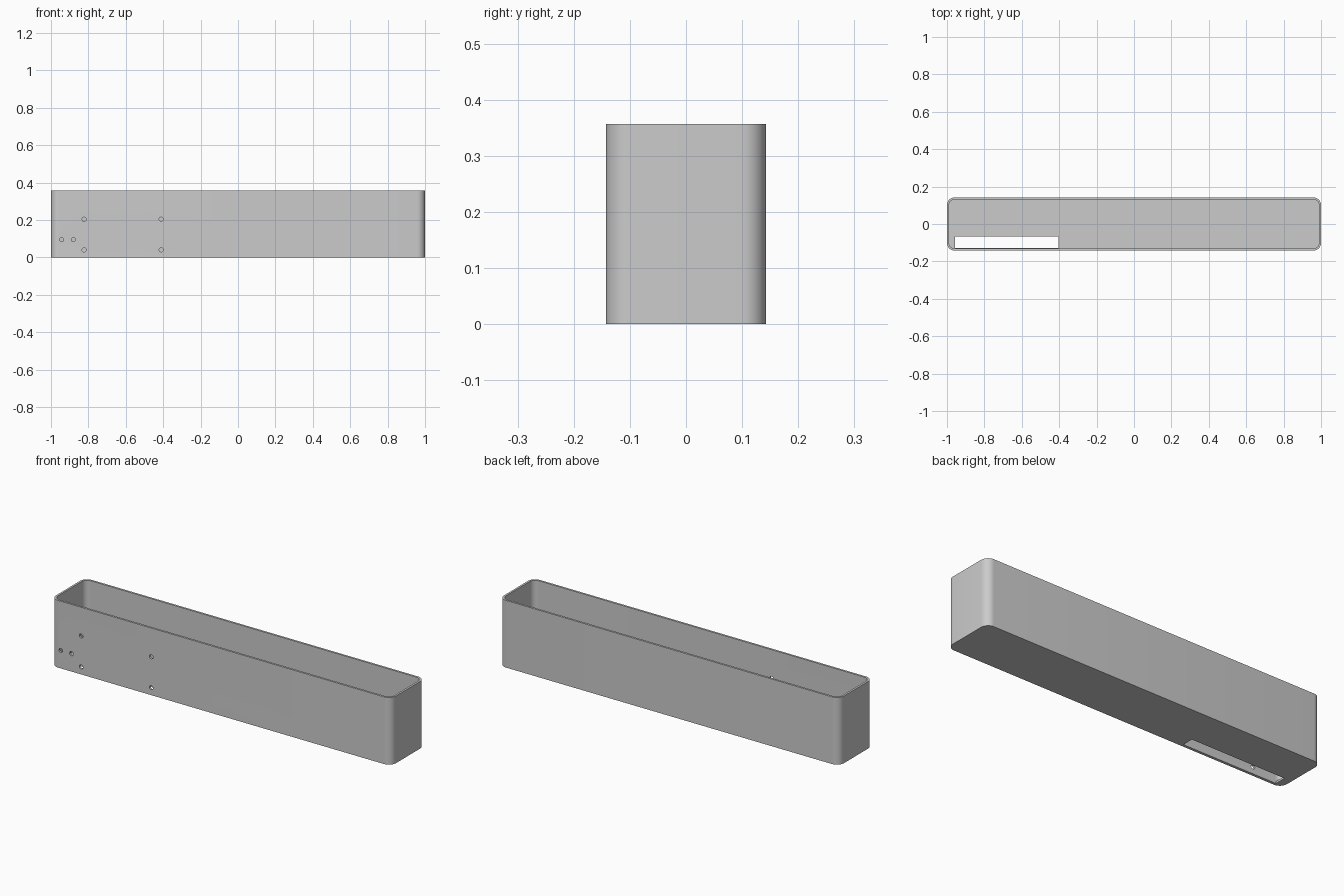
import bpy
import bmesh
from math import cos, sin, pi, radians
from mathutils import Matrix

if "Cube" in bpy.data.objects:
    bpy.data.objects.remove(bpy.data.objects["Cube"], do_unlink=True)

LENGTH, DEPTH, HEIGHT = 2.0, 0.285, 0.357
WALL, RADIUS = 0.011, 0.042

grey = bpy.data.materials.new("light grey")
grey.use_nodes = True
COLOUR = (0.6, 0.6, 0.6, 1)
grey.diffuse_color = COLOUR
grey.node_tree.nodes["Principled BSDF"].inputs["Base Color"].default_value = COLOUR


def add_object(name, bm):
    bmesh.ops.recalc_face_normals(bm, faces=bm.faces)
    mesh = bpy.data.meshes.new(name)
    bm.to_mesh(mesh)
    bm.free()
    mesh.materials.append(grey)
    obj = bpy.data.objects.new(name, mesh)
    bpy.context.collection.objects.link(obj)
    return obj


def rounded_prism(name, length, depth, radius, bottom, top, steps=10):
    """Upright prism with rounded vertical corners."""
    bm = bmesh.new()
    ring = []
    for corner, (sx, sy) in enumerate([(1, 1), (-1, 1), (-1, -1), (1, -1)]):
        for i in range(steps + 1):
            a = (corner + i / steps) * pi / 2
            ring.append(bm.verts.new((sx * (length / 2 - radius) + radius * cos(a),
                                      sy * (depth / 2 - radius) + radius * sin(a), bottom)))
    face = bm.faces.new(ring)
    side = bmesh.ops.extrude_face_region(bm, geom=[face])
    verts = [g for g in side["geom"] if isinstance(g, bmesh.types.BMVert)]
    bmesh.ops.translate(bm, verts=verts, vec=(0, 0, top - bottom))
    return add_object(name, bm)


def cut(target, cutter):
    cutter.hide_render = True
    mod = target.modifiers.new("cut", "BOOLEAN")
    mod.operation = "DIFFERENCE"
    mod.solver = "EXACT"
    mod.object = cutter
    bpy.context.view_layer.objects.active = target
    bpy.ops.object.modifier_apply(modifier=mod.name)
    bpy.data.objects.remove(cutter, do_unlink=True)


# Open-topped trough
trough = rounded_prism("trough", LENGTH, DEPTH, RADIUS, 0, HEIGHT)
cut(trough, rounded_prism("cavity", LENGTH - 2 * WALL, DEPTH - 2 * WALL,
                          RADIUS - WALL, WALL, HEIGHT + 0.1))

# Slot through the floor, along the front wall
x0, x1, y0, y1 = -0.957, -0.403, -0.128, -0.067
bm = bmesh.new()
bmesh.ops.create_cube(bm, size=1, matrix=Matrix.Translation(((x0 + x1) / 2, (y0 + y1) / 2, 0))
                      @ Matrix.Diagonal((x1 - x0, y1 - y0, 0.06, 1)))
cut(trough, add_object("slot", bm))

# Screw holes through the front wall
holes = [(x, z) for x in (-0.823, -0.411) for z in (0.04, 0.204)]
holes += [(x, 0.095) for x in (-0.943, -0.88)]
bm = bmesh.new()
for x, z in holes:
    bmesh.ops.create_cone(bm, cap_ends=True, segments=24, radius1=0.011, radius2=0.011, depth=0.06,
                          matrix=Matrix.Translation((x, -DEPTH / 2, z)) @ Matrix.Rotation(pi / 2, 4, "X"))
cut(trough, add_object("screw_holes", bm))

# Smooth corners, crisp edges
bpy.ops.object.select_all(action="DESELECT")
trough.select_set(True)
bpy.context.view_layer.objects.active = trough
bpy.ops.object.shade_smooth_by_angle(angle=radians(30))
